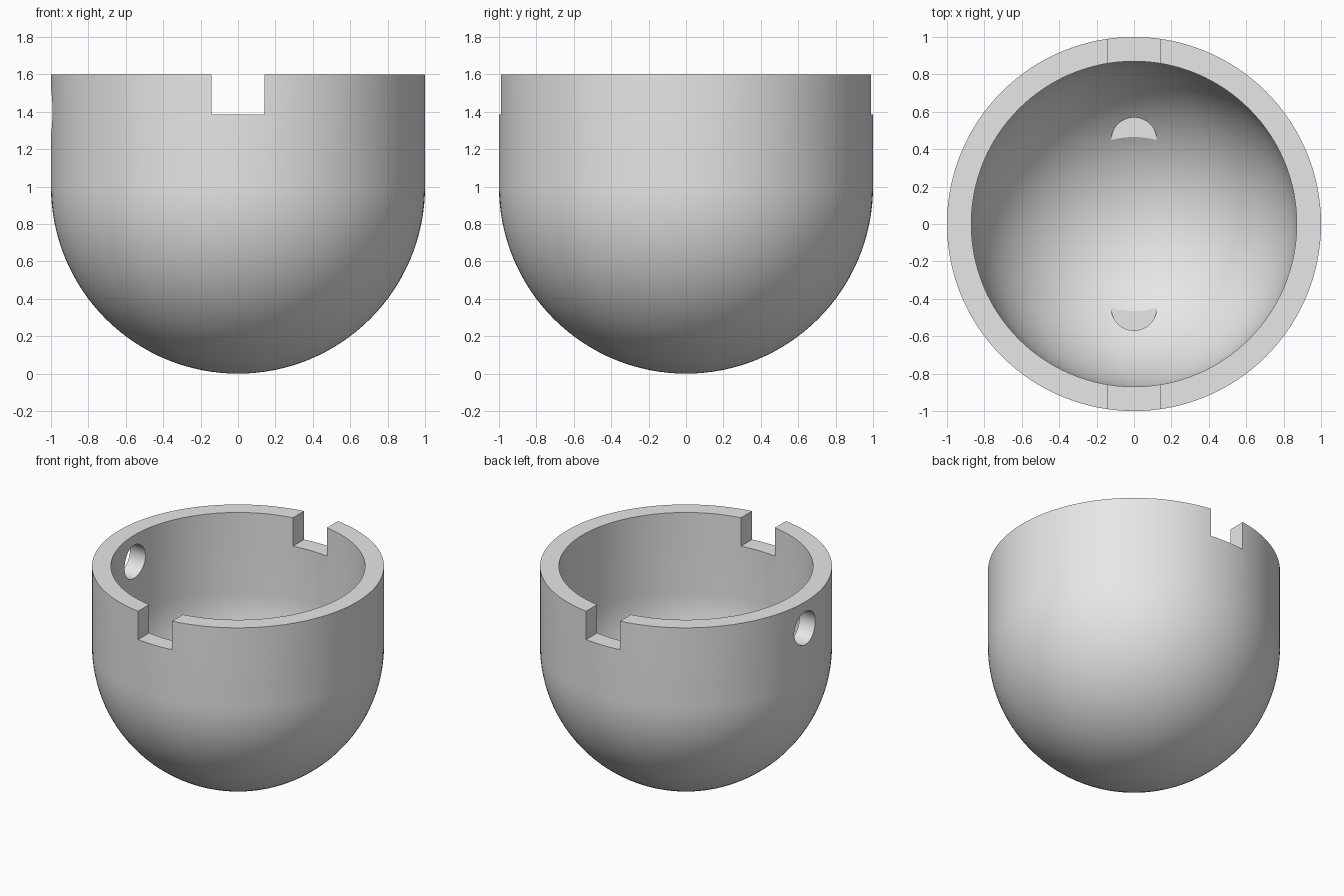
import bpy, bmesh, math
from mathutils import Matrix, Vector

cube = bpy.data.objects.get("Cube")
if cube:
    bpy.data.objects.remove(cube, do_unlink=True)

OUTER, INNER, CENTRE_Z, TOP = 1.0, 0.87, 1.0, 1.6
SEGMENTS, ARC_STEPS = 128, 32

grey = bpy.data.materials.new("plain grey")
grey.use_nodes = True
grey.diffuse_color = (0.8, 0.8, 0.8, 1)
grey.node_tree.nodes["Principled BSDF"].inputs["Base Color"].default_value = grey.diffuse_color


def make_object(name, bm):
    bmesh.ops.recalc_face_normals(bm, faces=bm.faces)
    mesh = bpy.data.meshes.new(name)
    bm.to_mesh(mesh)
    bm.free()
    obj = bpy.data.objects.new(name, mesh)
    bpy.context.collection.objects.link(obj)
    mesh.materials.append(grey)
    return obj


def quarter_arc(radius):
    """Profile points from the bottom pole up to the side wall."""
    angles = [math.pi / 2 * i / ARC_STEPS for i in range(ARC_STEPS + 1)]
    return [Vector((radius * math.sin(a), 0, CENTRE_Z - radius * math.cos(a))) for a in angles]


def box(name, size, location):
    bm = bmesh.new()
    bmesh.ops.create_cube(bm, size=1, matrix=Matrix.Translation(location) @ Matrix.Diagonal((*size, 1)))
    return make_object(name, bm)


def cylinder(name, radius, depth, location, tilt=0):
    bm = bmesh.new()
    bmesh.ops.create_cone(bm, cap_ends=True, segments=48, radius1=radius, radius2=radius, depth=depth,
                          matrix=Matrix.Translation(location) @ Matrix.Rotation(tilt, 4, "Y"))
    return make_object(name, bm)


# Round-bottomed cup: outer wall, rim and inner wall turned around the z axis
profile = quarter_arc(OUTER) + [Vector((OUTER, 0, TOP)), Vector((INNER, 0, TOP))]
profile += reversed(quarter_arc(INNER))
bm = bmesh.new()
verts = [bm.verts.new(p) for p in profile]
edges = [bm.edges.new(pair) for pair in zip(verts, verts[1:])]
bmesh.ops.spin(bm, geom=verts + edges, cent=(0, 0, 0), axis=(0, 0, 1),
               angle=math.tau, steps=SEGMENTS, use_merge=False)
bmesh.ops.remove_doubles(bm, verts=bm.verts, dist=0.0001)
cup = make_object("cup", bm)

# Rim notches and floor pockets at front and back, one round hole through the right wall
cutters = [cylinder("side_hole_cutter", 0.125, 0.6, (-0.95, 0, 1.4), math.pi / 2)]
for side, y in (("front", -1), ("back", 1)):
    cutters.append(box(side + "_notch_cutter", (0.283, 0.6, 0.6), (0, 0.95 * y, 1.385 + 0.3)))
    cutters.append(cylinder(side + "_pocket_cutter", 0.122, 0.4, (0, 0.447 * y, 0.265 + 0.2)))

for cutter in cutters:
    mod = cup.modifiers.new(cutter.name, "BOOLEAN")
    mod.operation = "DIFFERENCE"
    mod.solver = "EXACT"
    mod.object = cutter
    cutter.hide_render = True

# Bake the cuts and remove the cutters
depsgraph = bpy.context.evaluated_depsgraph_get()
cut_mesh = bpy.data.meshes.new_from_object(cup.evaluated_get(depsgraph))
cup.modifiers.clear()
cup.data = cut_mesh
cut_mesh.materials.clear()
cut_mesh.materials.append(grey)
for cutter in cutters:
    bpy.data.objects.remove(cutter, do_unlink=True)

# Smooth walls with crisp rim and cut edges
bpy.ops.object.select_all(action="DESELECT")
cup.select_set(True)
bpy.context.view_layer.objects.active = cup
bpy.ops.object.shade_smooth_by_angle(angle=math.radians(30))
